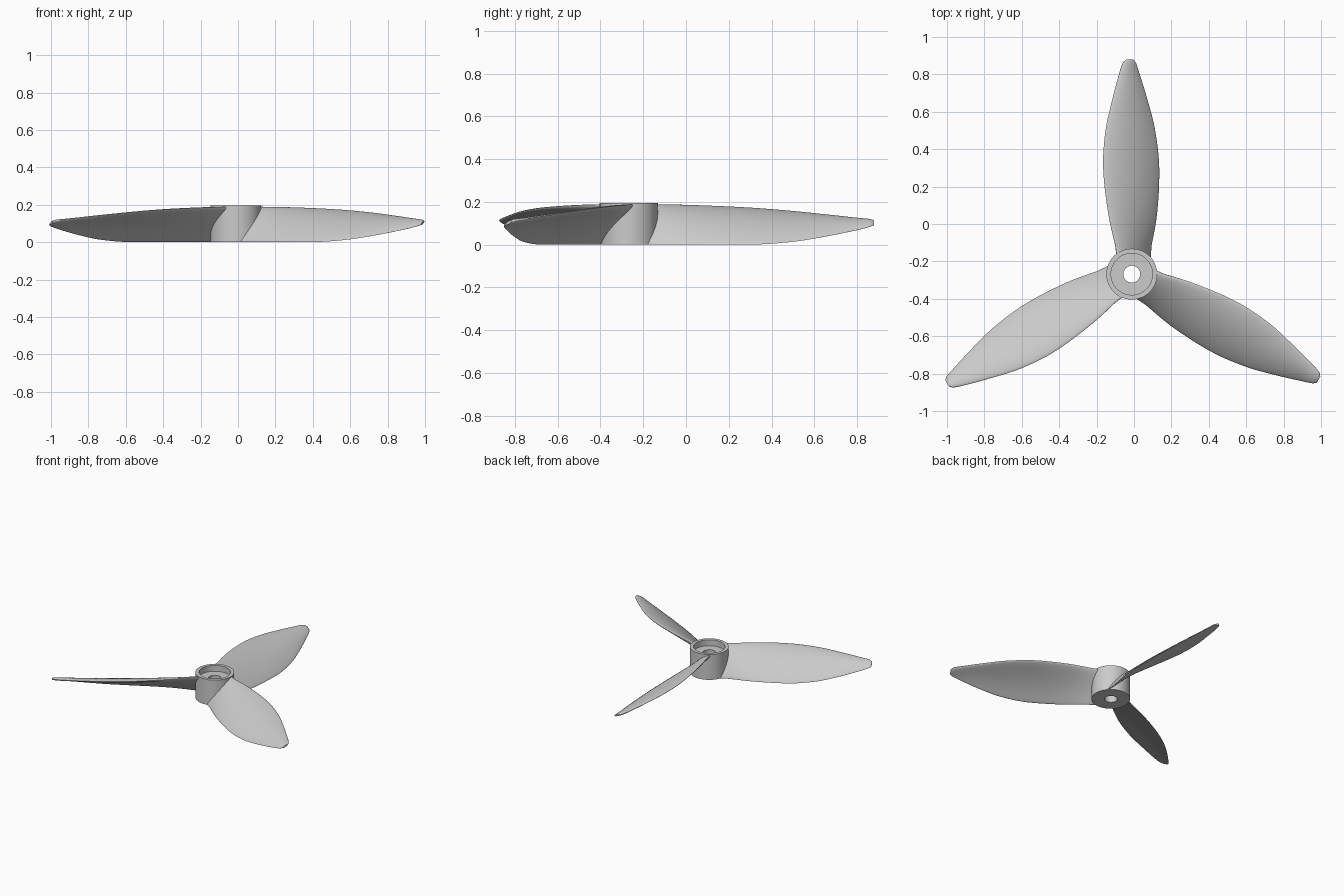
import bpy, bmesh, math
from mathutils import Vector, Matrix

cube = bpy.data.objects.get("Cube")
if cube:
    bpy.data.objects.remove(cube)

HUB = Vector((-0.012, -0.268, 0))
HUB_R = 0.136

grey = bpy.data.materials.new("light_grey")
grey.use_nodes = True
grey.diffuse_color = (0.6, 0.6, 0.6, 1)
grey.node_tree.nodes["Principled BSDF"].inputs["Base Color"].default_value = (0.6, 0.6, 0.6, 1)


def finish(bm, name, angle):
    bmesh.ops.recalc_face_normals(bm, faces=bm.faces)
    mesh = bpy.data.meshes.new(name)
    bm.to_mesh(mesh)
    bm.free()
    mesh.materials.append(grey)
    obj = bpy.data.objects.new(name, mesh)
    bpy.context.collection.objects.link(obj)
    bpy.ops.object.select_all(action='DESELECT')
    obj.select_set(True)
    bpy.context.view_layer.objects.active = obj
    bpy.ops.object.shade_smooth_by_angle(angle=math.radians(angle))
    return obj


def bridge(bm, rings):
    for a, b in zip(rings, rings[1:]):
        n = len(a)
        for i in range(n):
            bm.faces.new((a[i], a[(i + 1) % n], b[(i + 1) % n], b[i]))


# Hub: lathed profile with a shaft hole and a wide recess in the top
def make_hub(segments=64):
    profile = [(0.045, 0), (HUB_R, 0), (HUB_R, 0.196), (0.111, 0.196),
               (0.111, 0.15), (0.045, 0.15)]
    bm = bmesh.new()
    rings = []
    for r, z in profile:
        rings.append([bm.verts.new((r * math.cos(t), r * math.sin(t), z))
                      for t in (math.tau * i / segments for i in range(segments))])
    bridge(bm, rings + rings[:1])
    finish(bm, "hub", 30).location = HUB


# Blade stations: radius, high edge x, low edge x, high z, low z, thickness, camber
STATIONS = [
    (0.12, -0.08, 0.10, 0.188, 0.0, 0.034, 0.010),
    (0.32, -0.125, 0.135, 0.183, 0.0, 0.032, 0.016),
    (0.57, -0.153, 0.147, 0.171, 0.0, 0.029, 0.020),
    (0.77, -0.140, 0.125, 0.155, 0.014, 0.026, 0.018),
    (0.93, -0.105, 0.085, 0.138, 0.040, 0.024, 0.013),
    (1.07, -0.068, 0.042, 0.122, 0.069, 0.021, 0.007),
    (1.13, -0.047, 0.022, 0.116, 0.085, 0.018, 0.003),
    (1.147, -0.030, 0.008, 0.112, 0.092, 0.012, 0.0),
]


def spline(k, t):
    """Cubic between stations k and k + 1, with slopes fitted to their spacing."""
    def slope(i, c):
        a, b = STATIONS[max(i - 1, 0)], STATIONS[min(i + 1, len(STATIONS) - 1)]
        return (b[c] - a[c]) / (b[0] - a[0])
    p, q = STATIONS[k], STATIONS[k + 1]
    h = q[0] - p[0]
    out = [p[0] + h * t]
    for c in range(1, len(p)):
        out.append((2*t**3 - 3*t*t + 1) * p[c] + (t**3 - 2*t*t + t) * h * slope(k, c)
                   + (3*t*t - 2*t**3) * q[c] + (t**3 - t*t) * h * slope(k + 1, c))
    return out


def section(values, root, count=18):
    """Closed cambered aerofoil outline; the root section wraps the hub."""
    r, x0, x1, z0, z1, thick, camber = values
    high, low = Vector((x0, z0)), Vector((x1, z1))
    chord = (low - high).normalized()
    normal = Vector((-chord.y, chord.x))
    points = []
    for i in range(2 * count):
        angle = math.pi * i / count
        u = -math.cos(angle)
        side = 1 if i <= count else -1
        bulge = max(0, 1 - u * u)
        offset = camber * bulge + side * 0.5 * thick * bulge ** 0.5 * (1 - 0.35 * u)
        p = high.lerp(low, (u + 1) / 2) + normal * offset
        y = math.sqrt(0.124 ** 2 - min(abs(p.x), 0.115) ** 2) if root else r
        points.append((p.x, y, min(max(p.y, 0), 0.19)))
    return points


def make_blade(name, angle, steps=6):
    bm = bmesh.new()
    rings = []
    for k in range(len(STATIONS) - 1):
        for s in range(steps):
            rings.append(section(spline(k, s / steps), k == 0 and s == 0))
    rings.append(section(STATIONS[-1], False))
    rings = [[bm.verts.new(p) for p in ring] for ring in rings]
    bridge(bm, rings)
    bm.faces.new(rings[0])
    bm.faces.new(rings[-1])
    bmesh.ops.rotate(bm, verts=bm.verts, cent=(0, 0, 0),
                     matrix=Matrix.Rotation(angle, 3, 'Z'))
    finish(bm, name, 45).location = HUB


make_hub()
for i, name in enumerate(("rear_blade", "right_blade", "left_blade")):
    make_blade(name, i * math.tau / 3)
